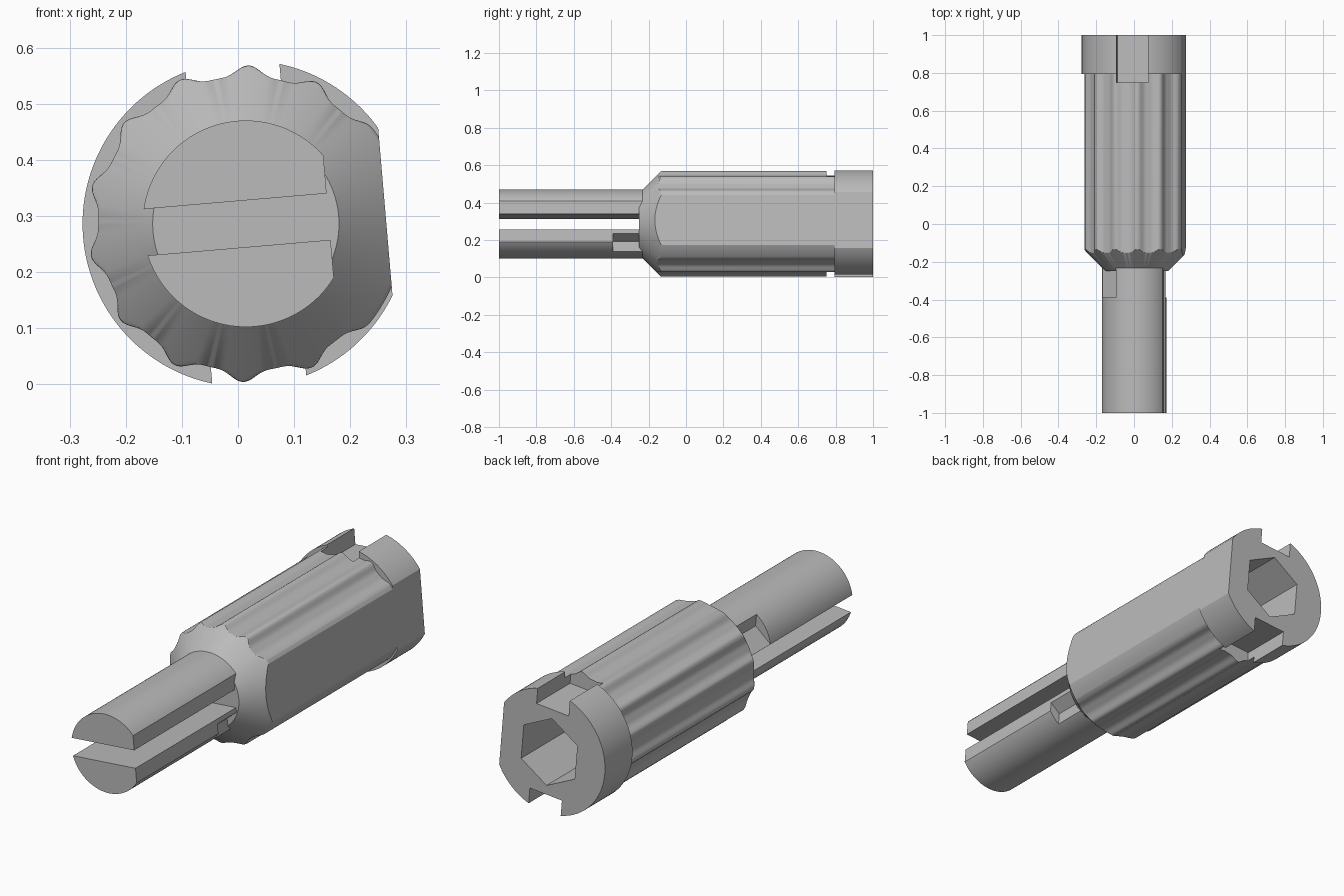
import bpy, bmesh, math

TILT = math.radians(4.9)
CX, CZ = 0.014, 0.286
STEPS = 336

if "Cube" in bpy.data.objects:
    bpy.data.objects.remove(bpy.data.objects["Cube"])

grey = bpy.data.materials.new("plain_grey")
grey.use_nodes = True
grey.diffuse_color = (0.5, 0.5, 0.5, 1)
grey.node_tree.nodes["Principled BSDF"].inputs["Base Color"].default_value = (0.5, 0.5, 0.5, 1)


def place(u, y, v):
    """Section coordinates, turned slightly about the long axis."""
    c, s = math.cos(TILT), math.sin(TILT)
    return (CX + u * c - v * s, y, CZ + u * s + v * c)


def loft(name, rings):
    """Skin a list of (y, section points) rings into a closed solid."""
    bm = bmesh.new()
    loops = [[bm.verts.new(place(u, y, v)) for u, v in pts] for y, pts in rings]
    n = len(loops[0])
    for a, b in zip(loops, loops[1:]):
        for i in range(n):
            j = (i + 1) % n
            bm.faces.new((a[i], a[j], b[j], b[i]))
    bm.faces.new(loops[0])
    bm.faces.new(loops[-1])
    bmesh.ops.recalc_face_normals(bm, faces=bm.faces)
    mesh = bpy.data.meshes.new(name)
    bm.to_mesh(mesh)
    bm.free()
    obj = bpy.data.objects.new(name, mesh)
    bpy.context.collection.objects.link(obj)
    mesh.materials.append(grey)
    return obj


def prism(name, pts, y0, y1):
    return loft(name, [(y0, pts), (y1, pts)])


def box(name, u0, u1, v0, v1, y0, y1):
    return prism(name, [(u0, v0), (u1, v0), (u1, v1), (u0, v1)], y0, y1)


def circle(r, n=STEPS, start=0.0):
    return [(r * math.cos(start + math.tau * i / n), r * math.sin(start + math.tau * i / n))
            for i in range(n)]


def cut(obj, cutters):
    """Subtract every cutter, then bake and remove them."""
    for c in cutters:
        c.hide_render = True
        mod = obj.modifiers.new("cut", 'BOOLEAN')
        mod.operation = 'DIFFERENCE'
        mod.solver = 'EXACT'
        mod.object = c
    deps = bpy.context.evaluated_depsgraph_get()
    baked = bpy.data.meshes.new_from_object(obj.evaluated_get(deps))
    obj.modifiers.clear()
    obj.data = baked
    for c in cutters:
        bpy.data.objects.remove(c)


def finish(obj):
    bpy.ops.object.select_all(action='DESELECT')
    obj.select_set(True)
    bpy.context.view_layer.objects.active = obj
    bpy.ops.object.shade_smooth_by_angle(angle=math.radians(25))


# Fluted grip section: narrow ridges, plain beside the flat
def grip_radius(deg):
    if -44.5 < deg < 32.7:
        return 0.283
    wave = (1 + math.cos(math.radians(14 * (deg - 84.1)))) / 2
    return 0.263 + 0.019 * wave ** 2


def grip_section(limit):
    pts = []
    for i in range(STEPS):
        a = math.tau * i / STEPS
        deg = math.degrees(a)
        r = min(grip_radius(deg - 360 if deg > 180 else deg), limit)
        pts.append((r * math.cos(a), r * math.sin(a)))
    return pts


# Grip with conical nose and round collar at the back
nose = [-0.25, -0.154, -0.151, -0.148, -0.145, -0.142, -0.139, -0.136, -0.13]
rings = [(y, grip_section(0.416 + y)) for y in nose]
rings += [(0.795, grip_section(1)), (0.795, circle(0.291)), (1, circle(0.291))]
grip = loft("fluted_grip", rings)

cut(grip, [
    box("side_flat", 0.2495, 0.5, -0.5, 0.5, -0.5, 1.5),
    box("top_notch", -0.084, 0.084, 0.205, 0.5, 0.75, 1.5),
    box("bottom_notch", -0.084, 0.084, -0.5, -0.205, 0.75, 1.5),
    prism("hex_socket", circle(0.162, 6, math.pi / 2), 0.45, 1.5),
])
finish(grip)

# Split shaft with a side flat and two opposite undercuts near the grip
shaft = prism("split_shaft", circle(0.184, 128), -1, -0.2)
undercut = [(0.096, -0.1015), (0.096, -0.3), (0.3, -0.3), (0.3, -0.027), (0.2, -0.027)]
cut(shaft, [
    box("slot", -0.5, 0.5, -0.0415, 0.0415, -1.5, -0.1),
    box("shaft_flat", 0.148, 0.5, -0.5, 0.5, -1.5, -0.1),
    prism("lower_undercut", undercut, -0.39, -0.1),
    prism("upper_undercut", [(-u, -v) for u, v in undercut], -0.39, -0.1),
])
finish(shaft)
